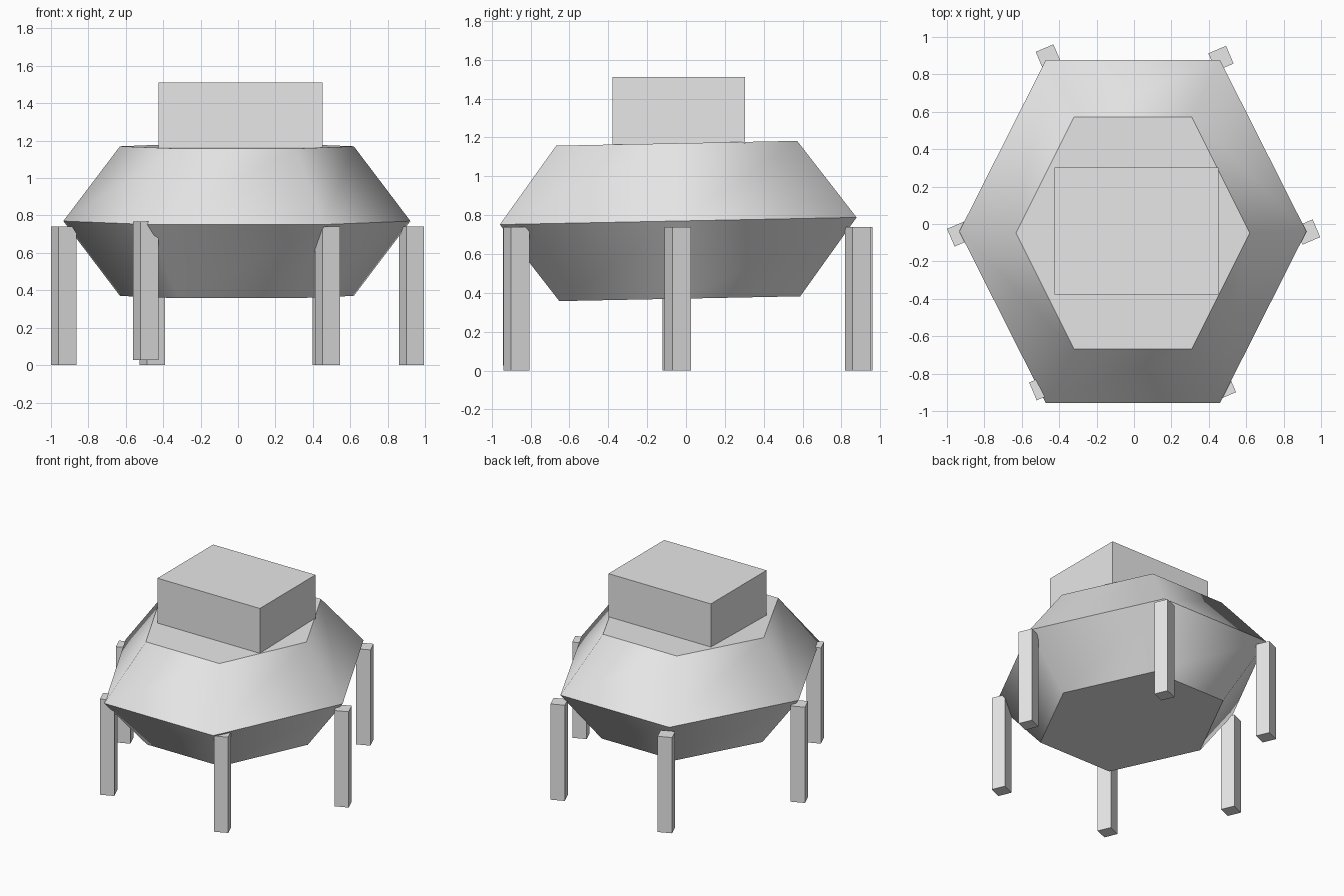
import bpy, math
from mathutils import Matrix

cube = bpy.data.objects.get("Cube")
if cube:
    bpy.data.objects.remove(cube, do_unlink=True)

grey = bpy.data.materials.new("plain_grey")
grey.use_nodes = True
grey.diffuse_color = (0.8, 0.8, 0.8, 1)
grey.node_tree.nodes["Principled BSDF"].inputs["Base Color"].default_value = (0.8, 0.8, 0.8, 1)


def add_mesh(name, verts, faces):
    mesh = bpy.data.meshes.new(name)
    mesh.from_pydata(verts, [], faces)
    mesh.materials.append(grey)
    obj = bpy.data.objects.new(name, mesh)
    bpy.context.collection.objects.link(obj)
    return obj


def add_box(name, center, size, turn=0):
    bpy.ops.mesh.primitive_cube_add(size=1, location=center, rotation=(0, 0, turn))
    obj = bpy.context.object
    obj.name = name
    obj.scale = size
    obj.data.materials.append(grey)
    return obj


# Faceted body: three stacked hexagon rings, leaning slightly
def hexagon(half_width, half_side, half_depth, z):
    return [(half_width, 0, z), (half_side, half_depth, z), (-half_side, half_depth, z),
            (-half_width, 0, z), (-half_side, -half_depth, z), (half_side, -half_depth, z)]


rings = [hexagon(0.625, 0.315, 0.62, -0.4),
         hexagon(0.928, 0.465, 0.918, 0),
         hexagon(0.625, 0.315, 0.62, 0.4)]
verts = [v for ring in rings for v in ring]
faces = [tuple(reversed(range(6))), tuple(range(12, 18))]
for level in (0, 6):
    for i in range(6):
        j = (i + 1) % 6
        faces.append((level + i, level + j, level + j + 6, level + i + 6))
body = add_mesh("body", verts, faces)
body.data.transform(Matrix.Translation((-0.006, -0.04, 0.77)) @ Matrix.Rotation(0.02, 4, 'X'))
bpy.context.view_layer.objects.active = body
body.select_set(True)
bpy.ops.object.shade_smooth_by_angle(angle=math.radians(52))
body.select_set(False)

# Box on top
add_box("top_box", (0.013, -0.037, 1.32), (0.875, 0.68, 0.38))

# Six square legs, all turned the same way; the front right one sits higher
legs = {"left_leg": (0.928, -0.043, 0), "right_leg": (-0.932, -0.053, 0),
        "back_left_leg": (0.465, 0.885, 0), "back_right_leg": (-0.458, 0.893, 0),
        "front_left_leg": (0.478, -0.872, 0), "front_right_leg": (-0.493, -0.875, 0.027)}
for name, (x, y, base) in legs.items():
    add_box(name, (x, y, base + 0.37), (0.103, 0.103, 0.74), math.radians(23))
